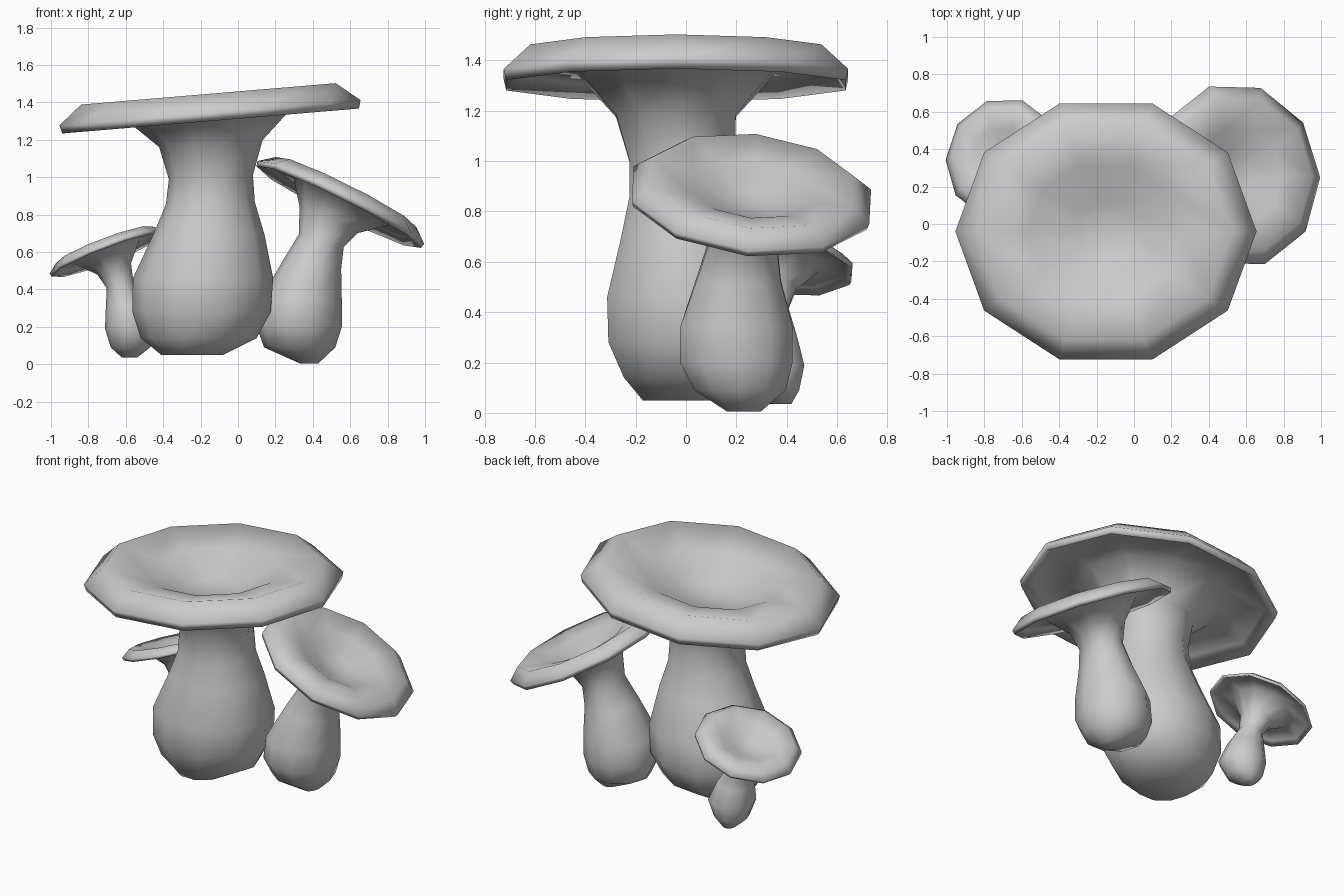
import bpy, bmesh
from math import cos, sin, pi
from mathutils import Vector, Quaternion

SIDES = 10
UP = Vector((0, 0, 1))

# Cap outline from gills, round the lip, to the dished top (radius, height), as fractions of cap radius
CAP = [(0.57, 0.01), (0.90, 0.015), (0.985, -0.055), (1.0, 0.0),
       (0.845, 0.125), (0.52, 0.055), (0.22, -0.085)]


def mushroom(name, stem, centre, normal, radius, depth=1.0):
    """stem rows: x, y, z, x radius, y radius, share of the cap tilt"""
    bm = bmesh.new()
    tilt = UP.rotation_difference(Vector(normal).normalized())
    centre = Vector(centre)

    def ring(c, rx, ry, q, h=0.0):
        return [bm.verts.new(c + q @ Vector((rx * cos(2 * pi * i / SIDES),
                                             ry * sin(2 * pi * i / SIDES), h)))
                for i in range(SIDES)]

    # stem rings from the foot up, then cap rings
    rings = [ring(Vector((x, y, z)), rx, ry, Quaternion().slerp(tilt, t))
             for x, y, z, rx, ry, t in stem]
    rings += [ring(centre, r * radius, r * radius * depth, tilt, h * radius) for r, h in CAP]
    for a, b in zip(rings, rings[1:]):
        for i in range(SIDES):
            j = (i + 1) % SIDES
            bm.faces.new((a[i], a[j], b[j], b[i]))
    # close the foot and the bottom of the dish
    bm.faces.new(rings[0][::-1])
    hub = bm.verts.new(centre + tilt @ Vector((0, 0, -0.11 * radius)))
    for i in range(SIDES):
        bm.faces.new((rings[-1][i], rings[-1][(i + 1) % SIDES], hub))
    for f in bm.faces:
        f.smooth = True
    mesh = bpy.data.meshes.new(name)
    bm.to_mesh(mesh)
    bm.free()
    bpy.context.collection.objects.link(bpy.data.objects.new(name, mesh))


mushroom("large_mushroom", [
    (-0.245, -0.01, 0.05, 0.165, 0.17, 0),
    (-0.21, 0.02, 0.14, 0.31, 0.28, 0),
    (-0.195, 0.02, 0.28, 0.37, 0.345, 0),
    (-0.187, 0.015, 0.46, 0.375, 0.345, 0),
    (-0.155, 0.0, 0.70, 0.295, 0.27, 0),
    (-0.148, -0.01, 0.86, 0.238, 0.225, 0.3),
    (-0.145, -0.015, 1.00, 0.225, 0.22, 0.6),
    (-0.145, -0.04, 1.18, 0.277, 0.25, 0.8)],
    (-0.15, -0.04, 1.345), (-0.084, 0, 1), 0.808, 0.89)

mushroom("right_mushroom", [
    (0.38, 0.23, 0.005, 0.05, 0.07, 0),
    (0.33, 0.215, 0.09, 0.19, 0.19, 0),
    (0.327, 0.20, 0.20, 0.228, 0.235, 0),
    (0.335, 0.20, 0.34, 0.22, 0.235, 0),
    (0.395, 0.21, 0.53, 0.158, 0.175, 0.3),
    (0.445, 0.225, 0.66, 0.125, 0.145, 0.6),
    (0.485, 0.24, 0.77, 0.17, 0.17, 0.9)],
    (0.55, 0.26, 0.865), (0.5, 0.11, 1), 0.498)

mushroom("left_mushroom", [
    (-0.58, 0.375, 0.035, 0.04, 0.045, 0),
    (-0.575, 0.345, 0.09, 0.105, 0.11, 0),
    (-0.568, 0.33, 0.19, 0.143, 0.147, 0),
    (-0.595, 0.33, 0.31, 0.112, 0.115, 0.2),
    (-0.63, 0.335, 0.42, 0.073, 0.075, 0.5),
    (-0.662, 0.345, 0.51, 0.095, 0.10, 0.9)],
    (-0.70, 0.35, 0.60), (-0.38, 0.14, 1), 0.328)
